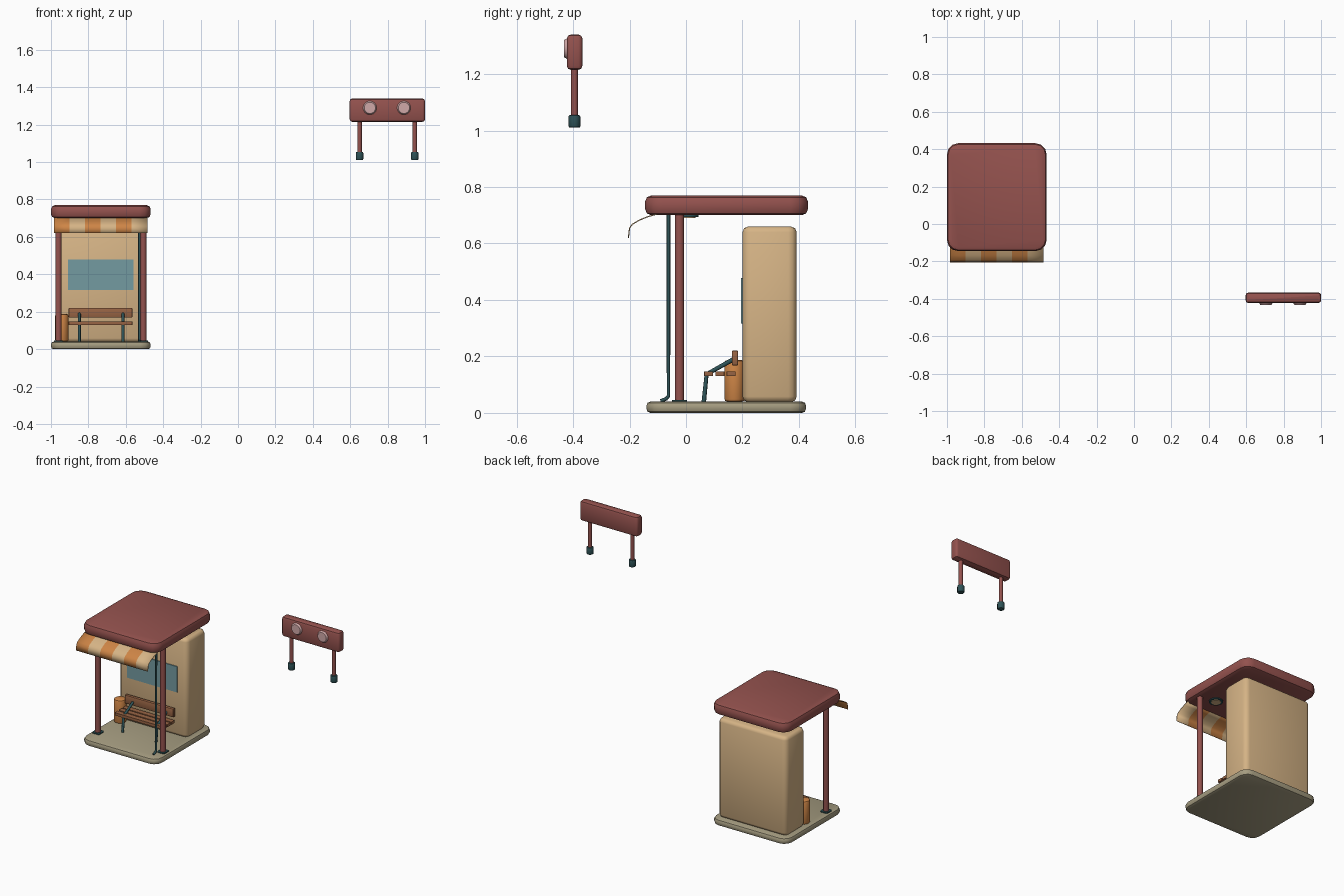
import bpy, bmesh
from math import radians
from mathutils import Vector, Matrix

cube = bpy.data.objects.get("Cube")
if cube:
    bpy.data.objects.remove(cube, do_unlink=True)


def material(name, *srgb):
    lin = [((c / 255 + 0.055) / 1.055) ** 2.4 for c in srgb] + [1]
    m = bpy.data.materials.new(name)
    m.use_nodes = True
    m.diffuse_color = lin
    m.node_tree.nodes["Principled BSDF"].inputs["Base Color"].default_value = lin
    return m


RED = material("brick red", 148, 82, 78)
TAN = material("warm tan", 214, 180, 134)
STONE = material("pale stone", 166, 157, 129)
TEAL = material("dark teal", 46, 82, 86)
GLASS = material("blue glass", 116, 155, 161)
WOOD = material("bench wood", 152, 100, 68)
ORANGE = material("orange", 206, 133, 70)
PINK = material("pale pink", 208, 168, 168)


def finish(name, bm, mats, angle=40):
    bmesh.ops.recalc_face_normals(bm, faces=bm.faces)
    me = bpy.data.meshes.new(name)
    bm.to_mesh(me)
    bm.free()
    ob = bpy.data.objects.new(name, me)
    bpy.context.collection.objects.link(ob)
    for m in mats:
        me.materials.append(m)
    bpy.ops.object.select_all(action="DESELECT")
    ob.select_set(True)
    bpy.context.view_layer.objects.active = ob
    if angle:
        bpy.ops.object.shade_smooth_by_angle(angle=radians(angle))
    return ob


def box(name, mat, x, y, z, corner=0, rim=0, segments=3, angle=40):
    """Box from (min, max) ranges, rounded in plan and then around both rims."""
    bm = bmesh.new()
    bmesh.ops.create_cube(bm, size=1)
    for v in bm.verts:
        v.co = [r[0] if c < 0 else r[1] for r, c in zip((x, y, z), v.co)]
    if corner:
        upright = [e for e in bm.edges if abs(e.verts[0].co.z - e.verts[1].co.z) > 1e-4]
        bmesh.ops.bevel(bm, geom=upright, offset=corner, segments=segments,
                        profile=0.5, affect="EDGES")
    if rim:
        flat = [e for e in bm.edges if abs(e.verts[0].co.z - e.verts[1].co.z) < 1e-4]
        bmesh.ops.bevel(bm, geom=flat, offset=rim, segments=2, profile=0.5, affect="EDGES")
    return finish(name, bm, [mat], angle)


def rod(name, mat, a, b, r, sides=12, rim=0, r2=None):
    """Cylinder between two points, with optional softened rims."""
    a, b = Vector(a), Vector(b)
    d = b - a
    bm = bmesh.new()
    bmesh.ops.create_cone(bm, cap_ends=True, segments=sides, radius1=r,
                          radius2=r if r2 is None else r2, depth=d.length)
    if rim:
        edges = [e for e in bm.edges if any(len(f.verts) > 4 for f in e.link_faces)]
        bmesh.ops.bevel(bm, geom=edges, offset=rim, segments=2, profile=0.5, affect="EDGES")
    turn = Vector((0, 0, 1)).rotation_difference(d).to_matrix().to_4x4()
    bmesh.ops.transform(bm, matrix=Matrix.Translation((a + b) / 2) @ turn, verts=bm.verts)
    return finish(name, bm, [mat])


def pipe(name, mat, points, r):
    cu = bpy.data.curves.new(name, "CURVE")
    cu.dimensions = "3D"
    cu.bevel_depth = r
    cu.bevel_resolution = 2
    cu.use_fill_caps = True
    sp = cu.splines.new("POLY")
    sp.points.add(len(points) - 1)
    for p, co in zip(sp.points, points):
        p.co = (*co, 1)
    ob = bpy.data.objects.new(name, cu)
    bpy.context.collection.objects.link(ob)
    cu.materials.append(mat)


# Floor, roof and back wall
box("floor_slab", STONE, (-1, -0.467), (-0.14, 0.425), (0, 0.04), 0.055, 0.014)
box("roof", RED, (-1, -0.467), (-0.145, 0.432), (0.70, 0.77), 0.06, 0.022)
box("back_wall", TAN, (-0.972, -0.495), (0.20, 0.392), (0.038, 0.66), 0.03, 0.02, angle=80)
box("window_panel", GLASS, (-0.91, -0.56), (0.194, 0.202), (0.316, 0.478))

# Front posts with foot plates, and ceiling lamps
for side, x in (("right", -0.96), ("left", -0.506)):
    rod(f"{side}_post", RED, (x, -0.023, 0.038), (x, -0.023, 0.705), 0.0165)
    box(f"{side}_post_foot", TEAL, (x - 0.025, x + 0.025), (-0.049, 0.004),
        (0.038, 0.046), 0.008)
for side, x in (("right", -0.87), ("left", -0.6)):
    rod(f"{side}_lamp_rim", TEAL, (x, 0.005, 0.694), (x, 0.005, 0.702), 0.04, 20)
    rod(f"{side}_lamp", TAN, (x, 0.005, 0.691), (x, 0.005, 0.695), 0.028, 20)

# Drain pipe
pipe("drain_pipe", TEAL, [(-0.527, -0.062, 0.705), (-0.527, -0.062, 0.06),
                          (-0.527, -0.07, 0.05), (-0.527, -0.09, 0.042)], 0.0065)

# Striped awning: a curved profile swept across, one strip per colour
profile = [(-0.10, 0.705), (-0.135, 0.695), (-0.167, 0.682),
           (-0.19, 0.668), (-0.2, 0.655), (-0.204, 0.62)]
STRIPES = 6
bm = bmesh.new()
xs = [-0.985 + 0.5 * i / STRIPES for i in range(STRIPES + 1)]
grid = [[bm.verts.new((x, y, z)) for y, z in profile] for x in xs]
for i in range(STRIPES):
    for j in range(len(profile) - 1):
        f = bm.faces.new((grid[i][j], grid[i + 1][j], grid[i + 1][j + 1], grid[i][j + 1]))
        f.material_index = i % 2
awning = finish("awning", bm, [ORANGE, TAN])
mod = awning.modifiers.new("thickness", "SOLIDIFY")
mod.thickness = 0.004
mod.offset = 0

# Bench: three seat slats, a backrest and bent legs
for i in range(3):
    y = 0.064 + 0.04 * i
    box(f"seat_slat_{i + 1}", WOOD, (-0.905, -0.565), (y, y + 0.032), (0.13, 0.147), 0.003)
box("bench_backrest", WOOD, (-0.905, -0.565), (0.163, 0.184), (0.168, 0.221), 0.004, 0.004)
for side, x in (("right", -0.848), ("left", -0.615)):
    pipe(f"{side}_bench_leg", TEAL, [(x, 0.063, 0.038), (x, 0.073, 0.137),
                                     (x, 0.172, 0.192)], 0.008)

# Litter bin
rod("litter_bin", ORANGE, (-0.942, 0.172, 0.04), (-0.942, 0.172, 0.187), 0.036, 16, 0.01)

# Freestanding sign
box("sign_board", RED, (0.597, 1.0), (-0.422, -0.367), (1.215, 1.34), 0.014, 0.014)
for side, x in (("right", 0.65), ("left", 0.945)):
    rod(f"{side}_sign_post", RED, (x, -0.395, 1.03), (x, -0.395, 1.225), 0.012)
    rod(f"{side}_sign_foot", TEAL, (x, -0.395, 1.01), (x, -0.395, 1.055), 0.021, 10, 0.006)
for side, x in (("right", 0.705), ("left", 0.887)):
    rod(f"{side}_sign_disc", PINK, (x, -0.418, 1.29), (x, -0.432, 1.29), 0.039, 24, r2=0.03)
